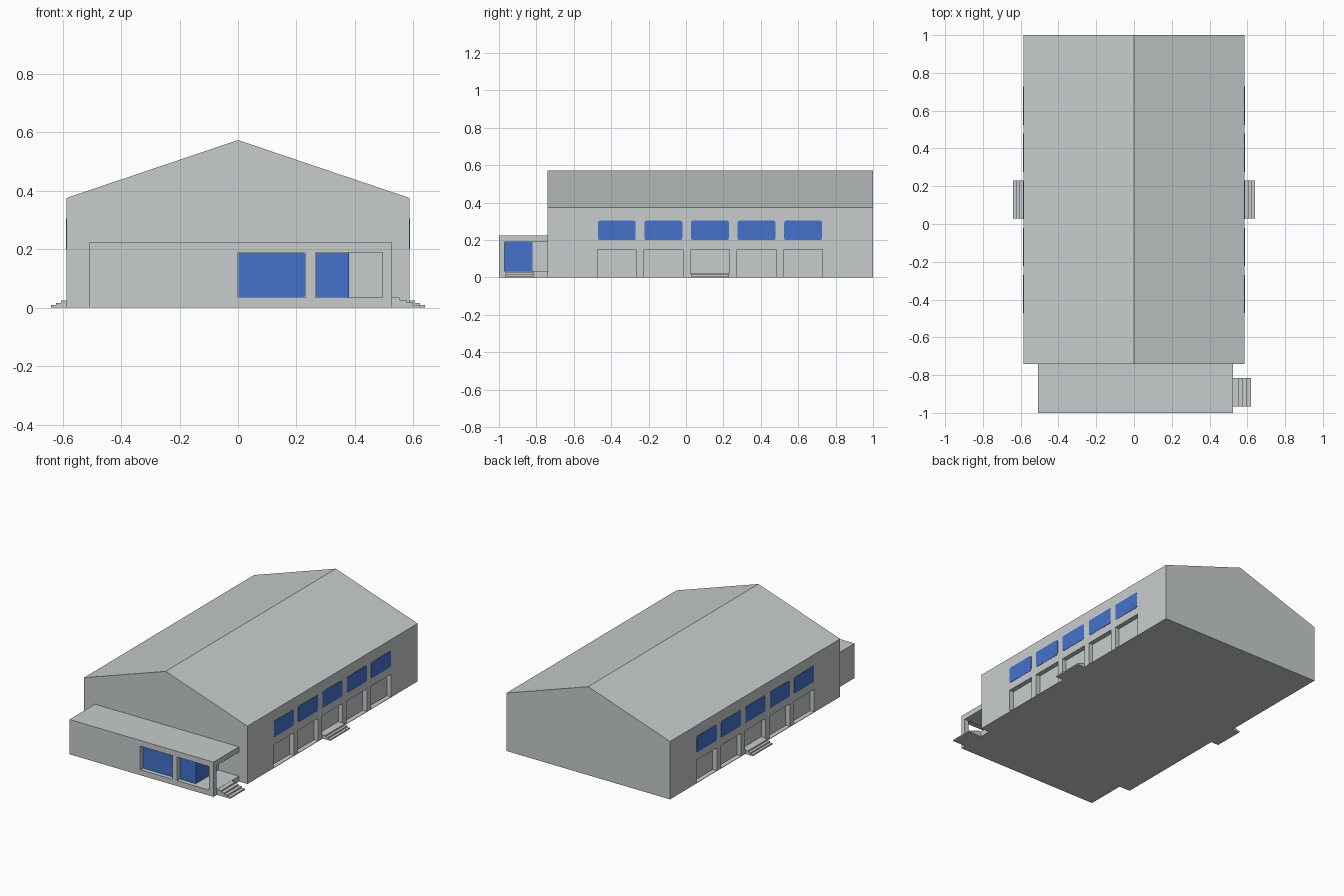
import bpy, bmesh, math

if "Cube" in bpy.data.objects:
    bpy.data.objects.remove(bpy.data.objects["Cube"])


def material(name, rgb):
    m = bpy.data.materials.new(name)
    m.diffuse_color = (*rgb, 1)
    m.use_nodes = True
    m.node_tree.nodes["Principled BSDF"].inputs["Base Color"].default_value = m.diffuse_color
    return m


GREY = material("pale_grey", (0.575, 0.605, 0.605))
BLUE = material("window_blue", (0.058, 0.165, 0.60))


def finish(name, bm, mat):
    bmesh.ops.recalc_face_normals(bm, faces=bm.faces)
    mesh = bpy.data.meshes.new(name)
    bm.to_mesh(mesh)
    bm.free()
    mesh.materials.append(mat)
    ob = bpy.data.objects.new(name, mesh)
    bpy.context.collection.objects.link(ob)
    return ob


def add_prism(bm, pts, axis, a, b):
    """Extrude a 2D profile along x (pts are y,z) or along y (pts are x,z)."""
    def place(p, t):
        return (t, p[0], p[1]) if axis == 'x' else (p[0], t, p[1])
    lo = [bm.verts.new(place(p, a)) for p in pts]
    hi = [bm.verts.new(place(p, b)) for p in pts]
    bm.faces.new(lo)
    bm.faces.new(hi[::-1])
    n = len(pts)
    for i in range(n):
        j = (i + 1) % n
        bm.faces.new((lo[i], hi[i], hi[j], lo[j]))


def prism(name, pts, axis, a, b, mat):
    bm = bmesh.new()
    add_prism(bm, pts, axis, a, b)
    return finish(name, bm, mat)


def rect(u0, u1, v0, v1):
    return [(u0, v0), (u1, v0), (u1, v1), (u0, v1)]


def rounded(u0, u1, v0, v1, r, seg=3):
    pts = []
    corners = [(u1 - r, v1 - r), (u0 + r, v1 - r), (u0 + r, v0 + r), (u1 - r, v0 + r)]
    for k, (cu, cv) in enumerate(corners):
        for i in range(seg + 1):
            t = math.pi / 2 * (k + i / seg)
            pts.append((cu + r * math.cos(t), cv + r * math.sin(t)))
    return pts


def box(name, x0, x1, y0, y1, z0, z1, mat):
    return prism(name, rect(x0, x1, z0, z1), 'y', y0, y1, mat)


def cut(ob, bm):
    cutter = finish("cutter", bm, GREY)
    cutter.hide_render = True
    mod = ob.modifiers.new("cut", 'BOOLEAN')
    mod.operation, mod.solver, mod.object = 'DIFFERENCE', 'EXACT', cutter
    bpy.context.view_layer.objects.active = ob
    bpy.ops.object.modifier_apply(modifier=mod.name)
    bpy.data.objects.remove(cutter)


def stairs(name, x, edges, top, y0, y1, side):
    """Steps running down outward from x; edges are the tread ends."""
    n = len(edges)
    pts = [(side * x, 0), (side * x, top)]
    for i, e in enumerate(edges):
        pts.append((side * e, top * (n - i) / n))
        pts.append((side * e, top * (n - i - 1) / n))
    return prism(name, pts, 'y', y0, y1, GREY)


# Main hall with gabled roof
W, EAVE, RIDGE = 0.586, 0.375, 0.573
hall = prism("hall", [(-W, 0), (W, 0), (W, EAVE), (0, RIDGE), (-W, EAVE)],
             'y', -0.74, 1.0, GREY)

# Door niches along both long walls, the middle one raised to the steps
BAYS = [-0.37 + 0.249 * i for i in range(5)]
DEPTH = 0.03
niches = bmesh.new()
for side in (-1, 1):
    for i, y in enumerate(BAYS):
        floor = 0.025 if i == 2 else 0.003
        add_prism(niches, rect(y - 0.104, y + 0.104, floor, 0.15), 'x',
                  side * (W - DEPTH), side * (W + 0.05))
cut(hall, niches)

# Upper windows and entrance steps on both long walls
for side, tag in ((-1, "left"), (1, "right")):
    panes = bmesh.new()
    for y in BAYS:
        add_prism(panes, rounded(y - 0.101, y + 0.101, 0.2, 0.304, 0.01), 'x',
                  side * (W - 0.002), side * (W + 0.002))
    finish(tag + "_windows", panes, BLUE)
    stairs(tag + "_steps", W - 0.001, (0.605, 0.622, 0.64), 0.025, 0.03, 0.23, side)

# Front annex: enclosed room, porch floor and roof slab
XL, XR, XP = -0.507, 0.525, 0.377
box("annex_room", XL, XP, -0.97, -0.74, 0, 0.19, GREY)
box("porch_floor", XP, XR, -0.97, -0.74, 0, 0.035, GREY)
box("annex_roof", XL, XR, -0.97, -0.74, 0.19, 0.225, GREY)

# Front wall with two openings, the second looking into the porch
wall = box("annex_front_wall", XL, XR, -1.0, -0.97, 0, 0.225, GREY)
openings = bmesh.new()
for x0, x1 in ((0.0, 0.23), (0.265, 0.494)):
    add_prism(openings, rect(x0, x1, 0.035, 0.188), 'y', -1.05, -0.9)
cut(wall, openings)

# Annex glazing
prism("front_glass", rounded(0.001, 0.229, 0.036, 0.187, 0.006), 'y', -0.974, -0.969, BLUE)
box("porch_front_glass", 0.266, XP + 0.003, -0.974, -0.969, 0.036, 0.187, BLUE)
box("porch_side_glass", XP - 0.001, XP + 0.003, -0.969, -0.82, 0.036, 0.189, BLUE)

# Porch steps
stairs("porch_steps", XR - 0.001, (0.553, 0.576, 0.598, 0.62), 0.034, -0.965, -0.815, 1)
